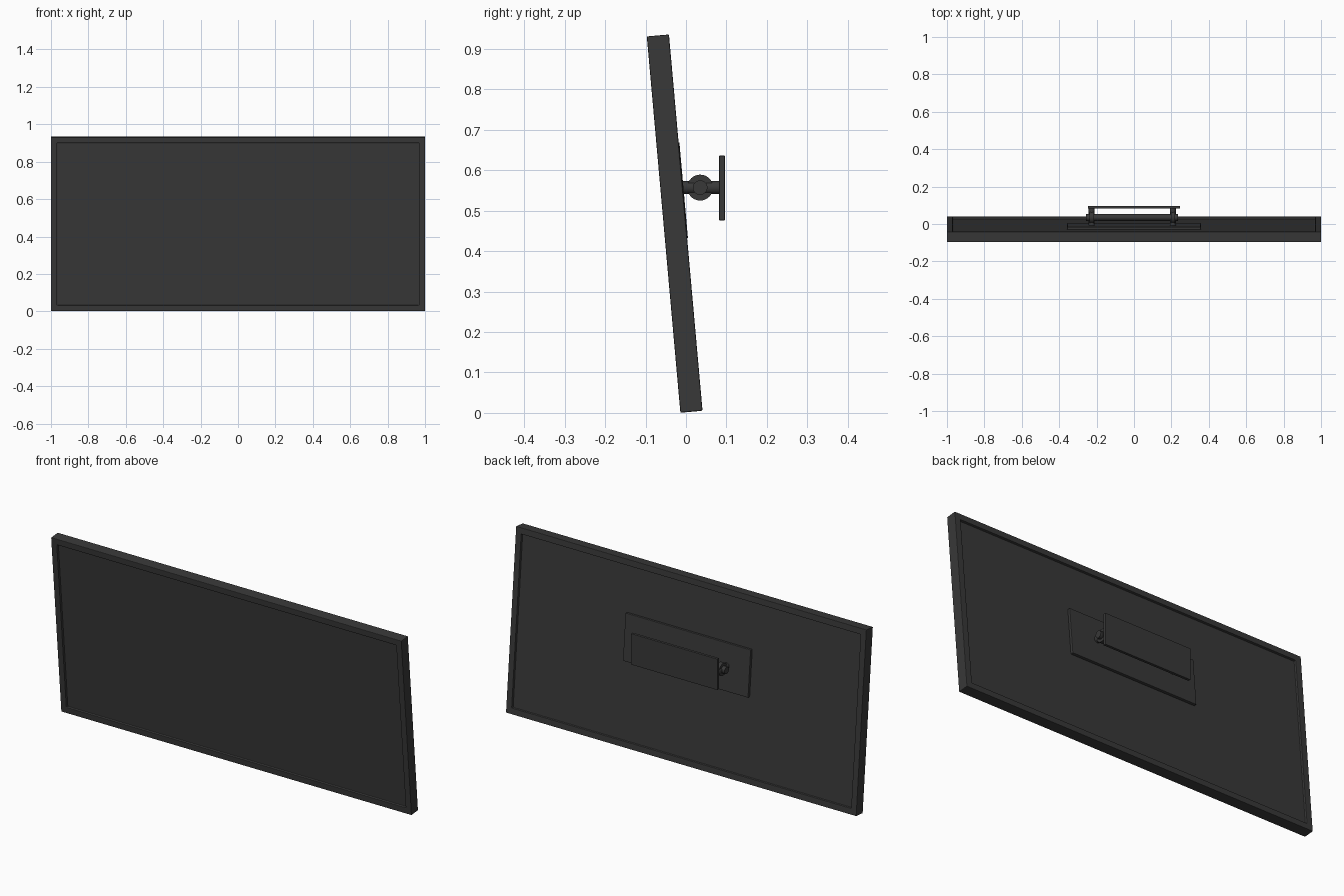
import bpy, bmesh, math
from mathutils import Matrix, Vector

if "Cube" in bpy.data.objects:
    bpy.data.objects.remove(bpy.data.objects["Cube"])

TILT = math.radians(5.1)
CENTRE = Vector((0, -0.028, 0.468))
TILTED = Matrix.Translation(CENTRE) @ Matrix.Rotation(TILT, 4, 'X')

dark = bpy.data.materials.new("dark_plastic")
dark.diffuse_color = (0.04, 0.04, 0.04, 1)
dark.use_nodes = True
dark.node_tree.nodes["Principled BSDF"].inputs["Base Color"].default_value = dark.diffuse_color


def finish(bm, name, matrix=Matrix(), bevel=0.0, smooth=False):
    bmesh.ops.recalc_face_normals(bm, faces=bm.faces)
    me = bpy.data.meshes.new(name)
    bm.to_mesh(me)
    bm.free()
    ob = bpy.data.objects.new(name, me)
    bpy.context.collection.objects.link(ob)
    ob.matrix_world = matrix
    me.materials.append(dark)
    if bevel:
        mod = ob.modifiers.new("bevel", 'BEVEL')
        mod.width = bevel
        mod.segments = 2
    if smooth:
        bpy.ops.object.select_all(action='DESELECT')
        ob.select_set(True)
        bpy.context.view_layer.objects.active = ob
        bpy.ops.object.shade_smooth_by_angle()
    return ob


def box(size, loc=(0, 0, 0)):
    bm = bmesh.new()
    bmesh.ops.create_cube(bm, size=1, matrix=Matrix.Translation(loc) @ Matrix.Diagonal((*size, 1)))
    return bm


def rod(name, radius, start, end, sides=32):
    a, b = Vector(start), Vector(end)
    bm = bmesh.new()
    bmesh.ops.create_cone(bm, cap_ends=True, segments=sides, radius1=radius,
                          radius2=radius, depth=(b - a).length)
    rot = (b - a).to_track_quat('Z', 'Y').to_matrix().to_4x4()
    return finish(bm, name, Matrix.Translation((a + b) / 2) @ rot, smooth=True)


# Screen body: slab with recessed front display and recessed back
bm = box((2, 0.055, 0.934))
for side, depth in ((-1, 0.012), (1, 0.012)):
    bm.normal_update()
    face = next(f for f in bm.faces if f.normal.y * side > 0.9
                and f.calc_area() > 1)
    bmesh.ops.inset_region(bm, faces=[face], thickness=0.045)
    inner = bmesh.ops.extrude_discrete_faces(bm, faces=[face])["faces"][0]
    bmesh.ops.translate(bm, verts=inner.verts, vec=(0, -side * depth, 0))
finish(bm, "screen_body", TILTED, bevel=0.003)

# Mounting plate on the back of the screen
finish(box((0.715, 0.016, 0.24), (0, 0.0215, 0.08)), "screen_plate", TILTED, bevel=0.003)

# Wall plate
finish(box((0.492, 0.014, 0.16), (0, 0.089, 0.556)), "wall_plate", bevel=0.001)

# Hinge bar and its two knuckles with stems
PY, PZ = 0.035, 0.557
rod("hinge_bar", 0.018, (-0.257, PY, PZ), (0.236, PY, PZ))
for x, side in ((-0.226, "left"), (0.208, "right")):
    rod(side + "_knuckle", 0.032, (x - 0.011, PY, PZ), (x + 0.011, PY, PZ))
    rod(side + "_stem", 0.016, (x, -0.012, PZ), (x, 0.083, PZ), 24)
